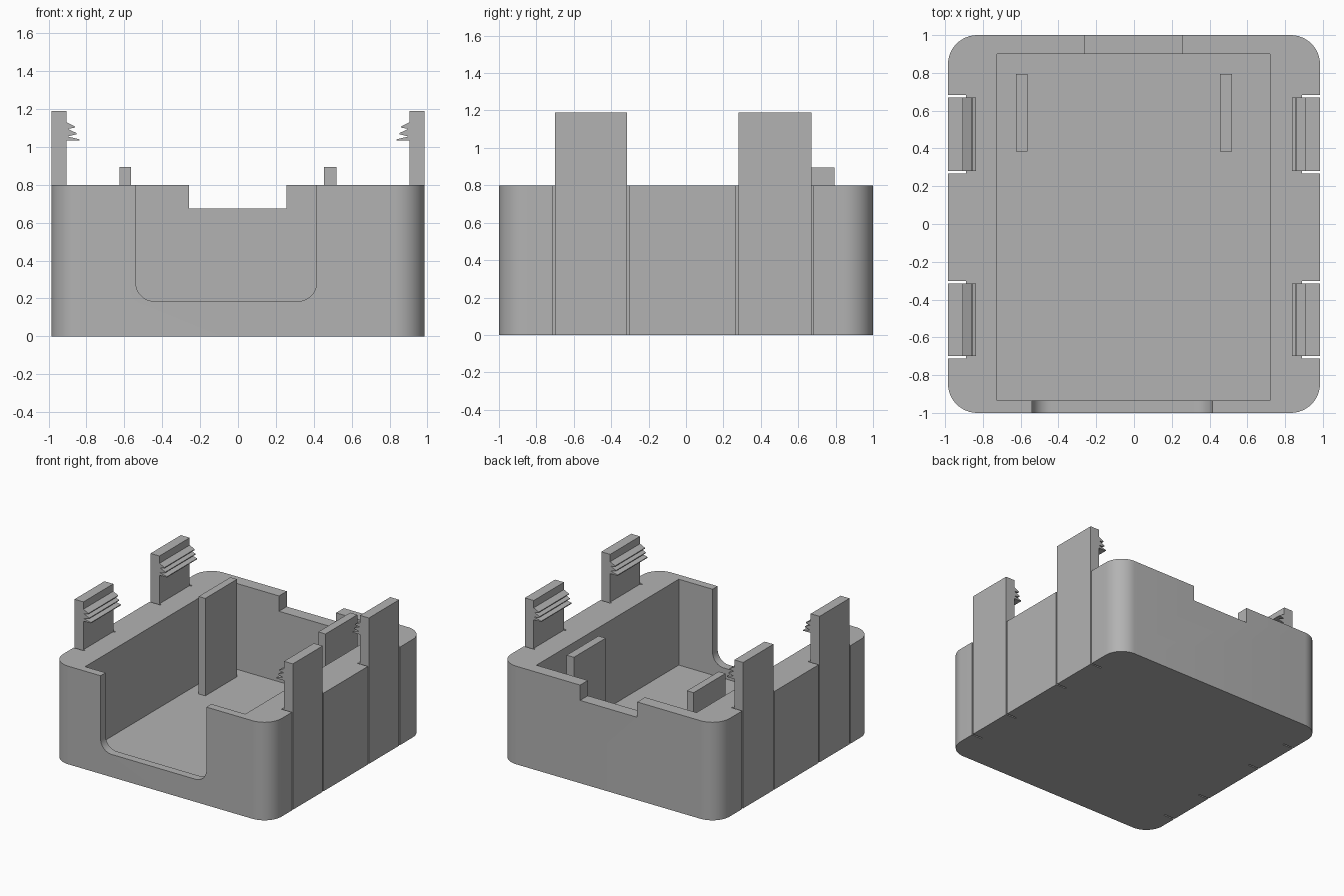
import bpy, bmesh, math
from mathutils import Vector

if "Cube" in bpy.data.objects:
    bpy.data.objects.remove(bpy.data.objects["Cube"])

grey = bpy.data.materials.new("plain grey")
grey.diffuse_color = (0.45, 0.45, 0.45, 1)
grey.use_nodes = True
grey.node_tree.nodes["Principled BSDF"].inputs["Base Color"].default_value = grey.diffuse_color


def prism(name, pts, axis, lo, hi):
    """Extrude a 2D outline along z (outline x,y) or y (outline x,z)."""
    place = (lambda p, t: (p[0], p[1], t)) if axis == 'z' else (lambda p, t: (p[0], t, p[1]))
    bm = bmesh.new()
    face = bm.faces.new([bm.verts.new(place(p, lo)) for p in pts])
    ext = bmesh.ops.extrude_face_region(bm, geom=[face])
    moved = [g for g in ext["geom"] if isinstance(g, bmesh.types.BMVert)]
    bmesh.ops.translate(bm, verts=moved, vec=Vector(place((0, 0), hi - lo)))
    bmesh.ops.recalc_face_normals(bm, faces=bm.faces)
    mesh = bpy.data.meshes.new(name)
    bm.to_mesh(mesh)
    bm.free()
    mesh.materials.append(grey)
    ob = bpy.data.objects.new(name, mesh)
    bpy.context.collection.objects.link(ob)
    return ob


def box(name, x0, x1, y0, y1, z0, z1):
    return prism(name, [(x0, y0), (x1, y0), (x1, y1), (x0, y1)], 'z', z0, z1)


def arc(cx, cy, r, start, steps=12):
    return [(cx + r * math.cos(math.radians(start + 90 * i / steps)),
             cy + r * math.sin(math.radians(start + 90 * i / steps))) for i in range(steps + 1)]


W, R, TOP, FLOOR = 0.985, 0.155, 0.8, 0.1
CLIPS = [(-0.70, -0.315), (0.28, 0.67)]

# Rounded outline with thin slots beside each clip
right_slots, gap, depth = [], 0.012, 0.095
for y0, y1 in CLIPS:
    for a, b in [(y0 - gap, y0), (y1, y1 + gap)]:
        right_slots += [(W, a), (W - depth, a), (W - depth, b), (W, b)]
left_slots = [(-x, y) for x, y in reversed(right_slots)]
outline = (arc(W - R, -1 + R, R, 270) + right_slots + arc(W - R, 1 - R, R, 0)
           + arc(-W + R, 1 - R, R, 90) + left_slots + arc(-W + R, -1 + R, R, 180))
body = prism("case_body", outline, 'z', 0, TOP)

# Cavity, rounded front opening and rear notch
front = [(-0.54, 1)] + arc(-0.44, 0.285, 0.1, 180) + arc(0.315, 0.285, 0.1, 270) + [(0.415, 1)]
cutters = [box("cavity_cutter", -0.725, 0.72, -0.935, 0.90, FLOOR, 1),
           prism("front_opening_cutter", front, 'y', -1.1, -0.8),
           box("rear_notch_cutter", -0.26, 0.255, 0.8, 1.1, 0.675, 1)]
for c in cutters:
    mod = body.modifiers.new(c.name, 'BOOLEAN')
    mod.operation, mod.solver, mod.object = 'DIFFERENCE', 'EXACT', c
bpy.context.view_layer.objects.active = body
body.select_set(True)
for c in cutters:
    bpy.ops.object.modifier_apply(modifier=c.name)
    bpy.data.objects.remove(c)
bpy.ops.object.shade_smooth_by_angle(angle=math.radians(30))

# Upright ribs inside the cavity
box("left_rib", -0.625, -0.565, 0.385, 0.795, FLOOR, 0.895)
box("right_rib", 0.455, 0.52, 0.385, 0.795, FLOOR, 0.895)

# Snap clips with three barbs on the inner side
clip = [(W, TOP), (W, 1.19), (0.905, 1.19), (0.905, 1.13),
        (0.86, 1.108), (0.86, 1.102), (0.90, 1.095),
        (0.852, 1.073), (0.852, 1.067), (0.90, 1.055),
        (0.837, 1.04), (0.837, 1.033), (0.905, 1.033), (0.905, TOP)]
for side, s in (("left", -1), ("right", 1)):
    for end, (y0, y1) in zip(("front", "back"), CLIPS):
        prism(f"{side}_{end}_clip", [(s * x, z) for x, z in clip], 'y', y0, y1)
